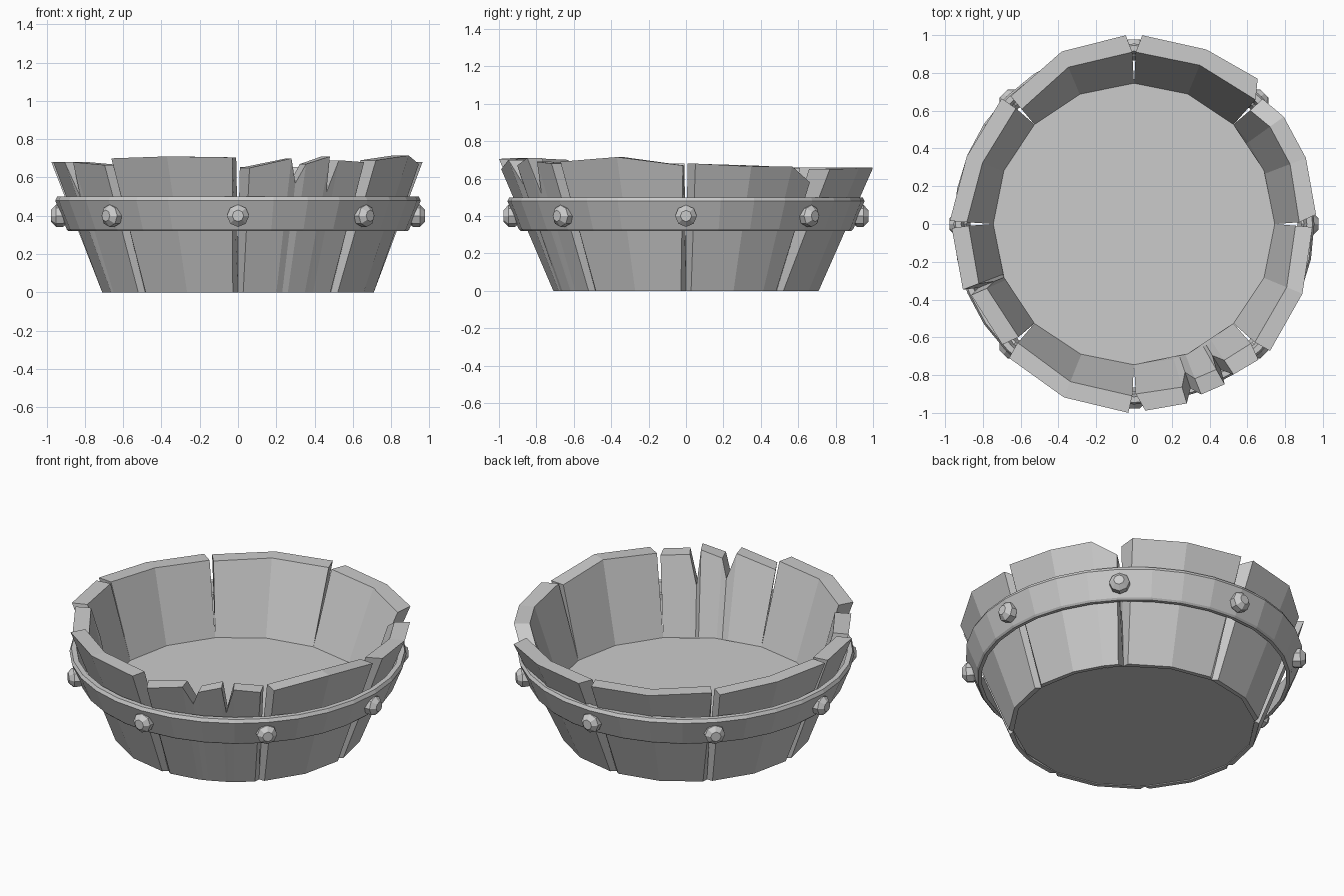
import bpy, bmesh
from math import sin, cos, radians, pi
from mathutils import Matrix, Vector

cube = bpy.data.objects.get("Cube")
if cube:
    bpy.data.objects.remove(cube, do_unlink=True)

grey = bpy.data.materials.new("plain_grey")
grey.use_nodes = True
grey.diffuse_color = (0.6, 0.6, 0.6, 1)
grey.node_tree.nodes["Principled BSDF"].inputs["Base Color"].default_value = (0.6, 0.6, 0.6, 1)


def polar(angle, r, z):
    a = radians(angle)
    return Vector((r * cos(a), r * sin(a), z))


def finish(name, bm):
    bmesh.ops.recalc_face_normals(bm, faces=bm.faces[:])
    mesh = bpy.data.meshes.new(name)
    bm.to_mesh(mesh)
    bm.free()
    mesh.materials.append(grey)
    obj = bpy.data.objects.new(name, mesh)
    bpy.context.collection.objects.link(obj)
    return obj


def loft(name, rings, closed):
    """Join matching cross-sections with quads; cap the ends when open."""
    bm = bmesh.new()
    rows = [[bm.verts.new(p) for p in ring] for ring in rings]
    pairs = list(zip(rows, rows[1:])) + ([(rows[-1], rows[0])] if closed else [])
    for a, b in pairs:
        for i in range(len(a)):
            j = (i + 1) % len(a)
            bm.faces.new((a[i], a[j], b[j], b[i]))
    if not closed:
        bm.faces.new(rows[0])
        bm.faces.new(rows[-1])
    return finish(name, bm)


BASE_R, WALL, GAP = 0.71, 0.09, 2.2
FLOOR_R, FLOOR_Z, UNDER_R = 0.745, 0.23, 0.685


def stave(name, start, columns):
    """Curved plank; each column is (angle, outer radius, height) of the rim.
    Ends are bevelled so neighbours meet on the inside, leaving V grooves outside."""
    rings = []
    for i, (angle, r, z) in enumerate(columns):
        low = inner = lip = angle
        if i == 0:
            low, inner, lip = start + GAP, start, start + 0.6
        elif i == len(columns) - 1:
            low, inner, lip = start + 45 - GAP, start + 45, start + 44.4
        rings.append([polar(low, BASE_R, 0), polar(angle, r, z), polar(lip, r - WALL, z),
                      polar(inner, FLOOR_R, FLOOR_Z), polar(inner, UNDER_R, 0)])
    loft(name, rings, False)


# Eight uneven staves, some with splits and broken corners
stave("stave_left_back", 0, [(3, .965, .68), (21, .975, .665), (35.6, .975, .665), (44.2, .95, .58)])
stave("stave_back_left", 45, [(49.6, 1.01, .65), (67.5, 1.0, .655), (87.5, 1.0, .655)])
stave("stave_back_right", 90, [(92.5, 1.0, .66), (112.7, .99, .66), (134, .94, .66)])
stave("stave_right_back", 135, [(136.5, .965, .655), (158, .955, .67), (179, .975, .68)])
stave("stave_right_front", 180, [(181.3, .965, .68), (201, .97, .68), (202.3, .89, .5),
                                 (203.6, .94, .68), (222.5, .945, .665)])
stave("stave_front_right", 225, [(227, .97, .70), (248, .99, .71), (268.3, 1.0, .705)])
stave("stave_front_left", 270, [(273.5, .99, .65), (286.4, .99, .70), (289, .92, .57),
                                (291.5, .97, .67), (299.5, .975, .71), (300.8, .90, .52),
                                (303.5, .955, .69), (312.5, .975, .68)])
stave("stave_left_front", 315, [(317, .985, .69), (337.5, .965, .715), (359, .945, .67)])

# Thick floor plug
SIDES = [i * 22.5 for i in range(16)]
loft("floor", [[polar(a, r, z) for a in SIDES]
               for r, z in ((UNDER_R, .005), (FLOOR_R, FLOOR_Z))], False)

# Flared hoop with a chamfered upper edge
hoop = [(.865, .32), (.885, .32), (.895, .33), (.955, .48), (.945, .5), (.915, .5)]
loft("hoop", [[polar(i * 11.25, r, z) for r, z in hoop] for i in range(32)], True)

# Faceted rivets around the hoop
head = [(.04, -.04), (.058, -.01), (.058, .025), (.03, .052)]
for k in range(8):
    a = k * pi / 4
    place = Matrix.Rotation(a, 4, 'Z') @ Matrix.Translation((.925, 0, .40)) @ Matrix.Rotation(pi / 2, 4, 'Y')
    loft("rivet_%d" % (k + 1),
         [[place @ polar(i * 45, r, z) for i in range(8)] for r, z in head], False)
